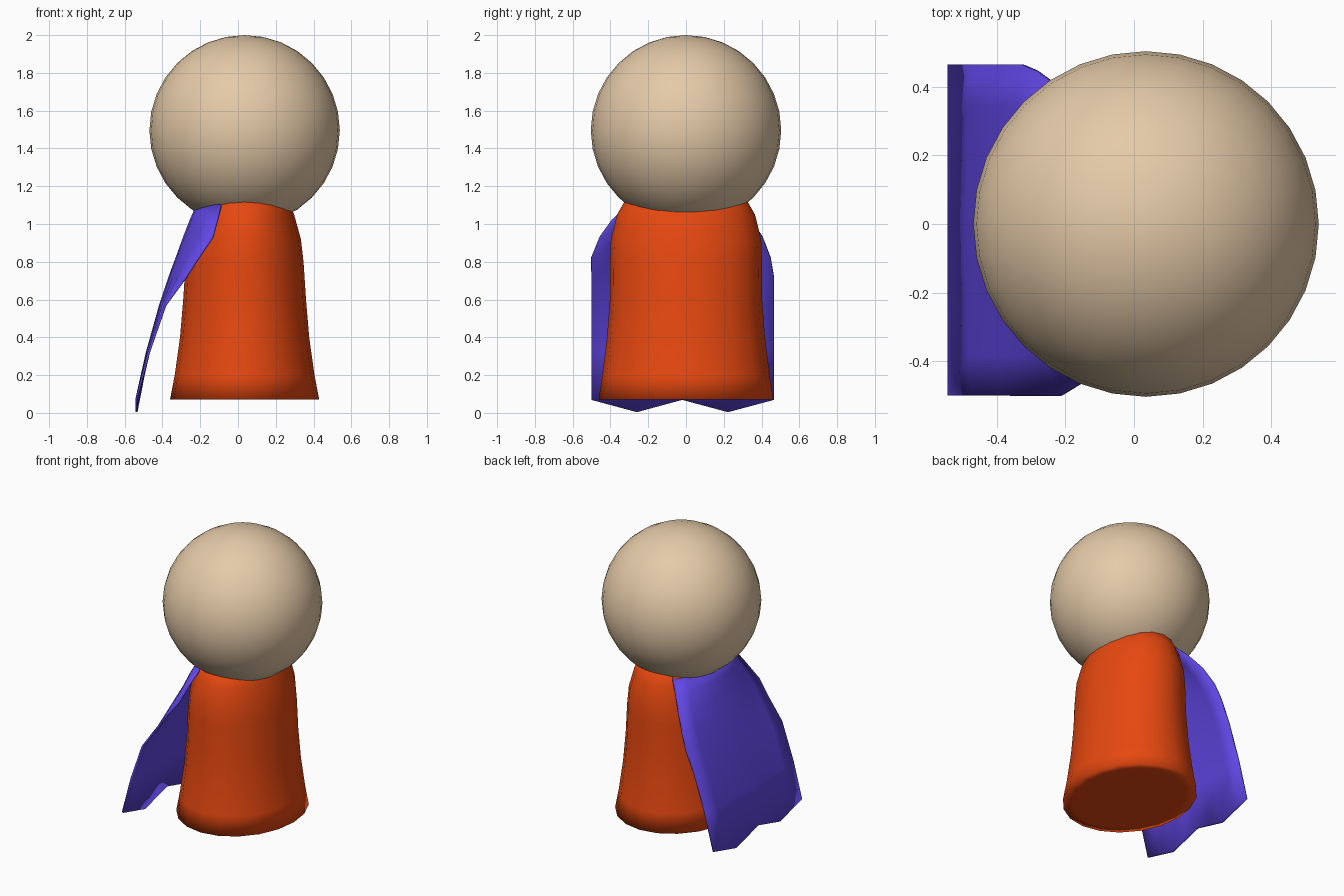
import bpy
import bmesh
import math

cube = bpy.data.objects.get("Cube")
if cube:
    bpy.data.objects.remove(cube, do_unlink=True)

CX = 0.035  # body axis


def material(name, rgb):
    mat = bpy.data.materials.new(name)
    mat.use_nodes = True
    mat.diffuse_color = (*rgb, 1)
    mat.node_tree.nodes["Principled BSDF"].inputs["Base Color"].default_value = (*rgb, 1)
    return mat


def make_object(name, bm, mat):
    bmesh.ops.recalc_face_normals(bm, faces=bm.faces[:])
    for face in bm.faces:
        face.smooth = True
    mesh = bpy.data.meshes.new(name)
    bm.to_mesh(mesh)
    bm.free()
    mesh.materials.append(mat)
    obj = bpy.data.objects.new(name, mesh)
    bpy.context.collection.objects.link(obj)
    return obj


def bridge_rows(bm, rows, closed):
    for low, high in zip(rows, rows[1:]):
        n = len(low)
        for i in range(n if closed else n - 1):
            j = (i + 1) % n
            bm.faces.new((low[i], low[j], high[j], high[i]))


tan = material("tan", (0.78, 0.59, 0.39))
orange = material("orange", (0.8, 0.065, 0.005))
violet = material("violet", (0.118, 0.063, 0.78))

# Head: a plain ball
bm = bmesh.new()
bmesh.ops.create_uvsphere(bm, u_segments=32, v_segments=16, radius=0.504)
bmesh.ops.translate(bm, verts=bm.verts[:], vec=(CX, 0, 1.496))
make_object("head", bm, tan)

# Body: oval rings (z, half width, half depth), flared at the foot
PROFILE = [
    (0.07, 0.33, 0.40), (0.07, 0.395, 0.463), (0.20, 0.37, 0.443),
    (0.40, 0.342, 0.418), (0.60, 0.325, 0.403), (0.80, 0.312, 0.402),
    (0.92, 0.298, 0.398), (1.05, 0.262, 0.365), (1.12, 0.235, 0.325),
    (1.18, 0.15, 0.22),
]
SIDES = 20
bm = bmesh.new()
rings = []
for z, rx, ry in PROFILE:
    angles = [2 * math.pi * i / SIDES for i in range(SIDES)]
    rings.append([bm.verts.new((CX + rx * math.cos(a), ry * math.sin(a), z)) for a in angles])
bridge_rows(bm, rings, closed=True)
bm.faces.new(rings[0])
bm.faces.new(rings[-1])
make_object("body", bm, orange)

# Cape: rows of (z, middle x, front edge x, y, back edge x, y)
CAPE = [
    (0.07, -0.538, -0.538, -0.500, -0.538, 0.465),
    (0.32, -0.482, -0.472, -0.500, -0.472, 0.465),
    (0.57, -0.412, -0.385, -0.500, -0.390, 0.465),
    (0.72, -0.362, -0.275, -0.500, -0.325, 0.465),
    (0.82, -0.325, -0.210, -0.500, -0.285, 0.448),
    (0.93, -0.285, -0.135, -0.455, -0.225, 0.405),
    (1.02, -0.250, -0.110, -0.390, -0.160, 0.345),
    (1.10, -0.215, -0.090, -0.300, -0.085, 0.275),
]
bm = bmesh.new()
rows = []
for k, (z, mid, fx, fy, bx, by) in enumerate(CAPE):
    row = []
    for i in range(-4, 5):
        t = abs(i) / 4
        ex, ey = (fx, fy) if i < 0 else (bx, by)
        # two points hang down along the bottom hem
        dip = 0.065 * (1 - abs(t - 0.5) * 2) if k == 0 else 0
        mid_y = -0.02 * (1 - t)
        row.append(bm.verts.new((mid + (ex - mid) * t ** 2, ey * t + mid_y, z - dip)))
    rows.append(row)
bridge_rows(bm, rows, closed=False)
cape = make_object("cape", bm, violet)
thick = cape.modifiers.new("thickness", "SOLIDIFY")
thick.thickness = 0.012
thick.offset = 0

# Keep the cape hem and the foot rim crisp
for obj in bpy.context.collection.objects:
    obj.select_set(obj.name.startswith("cape"))
bpy.context.view_layer.objects.active = cape
bpy.ops.object.shade_smooth_by_angle(angle=math.radians(50))
